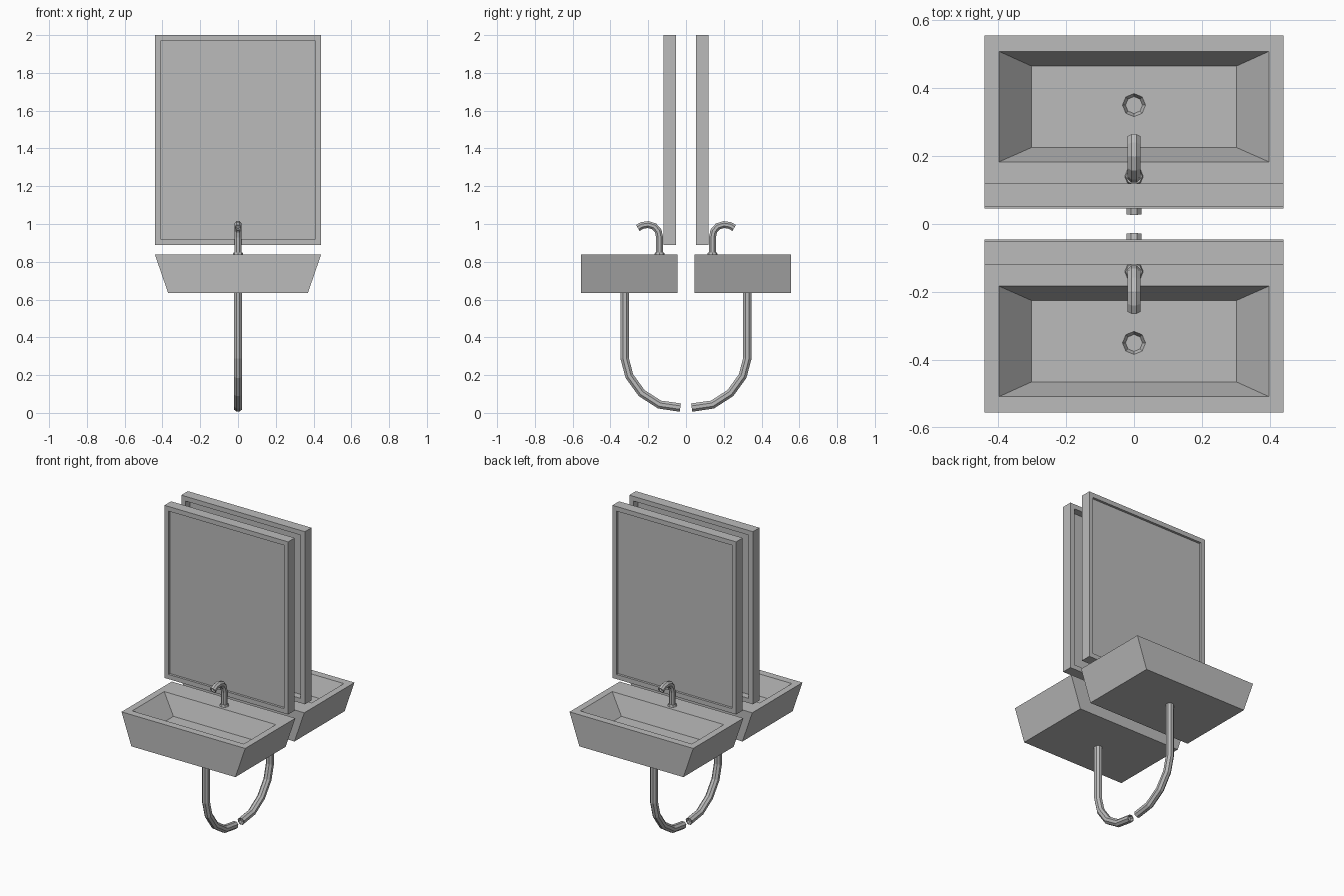
import bpy, bmesh, math
from mathutils import Vector, Matrix

cube = bpy.data.objects.get("Cube")
if cube:
    bpy.data.objects.remove(cube, do_unlink=True)

grey = bpy.data.materials.new("plain grey")
grey.use_nodes = True
grey.diffuse_color = (0.5, 0.5, 0.5, 1)
grey.node_tree.nodes["Principled BSDF"].inputs["Base Color"].default_value = (0.5, 0.5, 0.5, 1)


def finish(name, bm):
    bmesh.ops.recalc_face_normals(bm, faces=bm.faces)
    mesh = bpy.data.meshes.new(name)
    bm.to_mesh(mesh)
    bm.free()
    mesh.materials.append(grey)
    ob = bpy.data.objects.new(name, mesh)
    bpy.context.collection.objects.link(ob)
    return ob


def rect(bm, hx, y0, y1, z):
    return [bm.verts.new(p) for p in ((-hx, y0, z), (hx, y0, z), (hx, y1, z), (-hx, y1, z))]


def loft(bm, rings):
    """Join consecutive rings of vertices and cap both ends."""
    n = len(rings[0])
    for a, b in zip(rings, rings[1:]):
        for i in range(n):
            j = (i + 1) % n
            bm.faces.new((a[i], a[j], b[j], b[i]))
    return bm.faces.new(rings[0]), bm.faces.new(rings[-1])


def tube(name, path, radius, sides=8, bore=0.75):
    """Sweep a polygon along (y, z) points, with a shallow bore in each end."""
    pts = [Vector((0, y, z)) for y, z in path]
    bm = bmesh.new()
    rings = []
    for i, p in enumerate(pts):
        d_in = (p - pts[max(i - 1, 0)]).normalized()
        d_out = (pts[min(i + 1, len(pts) - 1)] - p).normalized()
        t = (d_in + d_out).normalized()
        side = Vector((1, 0, 0))
        up = side.cross(t)
        angles = [math.tau * (k + 0.5) / sides for k in range(sides)]
        rings.append([bm.verts.new(p + radius * (side * math.cos(a) + up * math.sin(a)))
                      for a in angles])
    caps = loft(bm, rings)
    ends = [(pts[1] - pts[0]).normalized(), (pts[-2] - pts[-1]).normalized()]
    for cap, inward in zip(caps, ends):
        bmesh.ops.inset_individual(bm, faces=[cap], thickness=radius * (1 - bore))
        hole = bmesh.ops.extrude_discrete_faces(bm, faces=[cap])["faces"][0]
        bmesh.ops.translate(bm, verts=hole.verts, vec=inward * 0.02)
    return finish(name, bm)


def cone(name, r_bottom, r_top, y, z0, z1, sides=8):
    bm = bmesh.new()
    bmesh.ops.create_cone(bm, cap_ends=True, segments=sides, radius1=r_bottom,
                          radius2=r_top, depth=z1 - z0,
                          matrix=Matrix.Translation((0, y, (z0 + z1) / 2)))
    return finish(name, bm)


# Basin: tapered block with a sloping bowl
FLOOR = 0.72
bm = bmesh.new()
loft(bm, [rect(bm, 0.37, -0.555, -0.045, 0.635), rect(bm, 0.44, -0.555, -0.045, 0.838),
          rect(bm, 0.397, -0.508, -0.183, 0.838), rect(bm, 0.302, -0.465, -0.225, FLOOR)])
basin = finish("basin", bm)

# Drain hole sunk in the bowl floor
cutter = cone("drain_cutter", 0.025, 0.043, -0.35, FLOOR - 0.02, FLOOR + 0.02)
cutter.hide_render = True
mod = basin.modifiers.new("drain", "BOOLEAN")
mod.operation = "DIFFERENCE"
mod.solver = "EXACT"
mod.object = cutter
bpy.context.view_layer.objects.active = basin
bpy.ops.object.modifier_apply(modifier=mod.name)
bpy.data.objects.remove(cutter, do_unlink=True)

# Mirror: framed panel recessed at the front and hollow at the back
bm = bmesh.new()
FRONT, BACK, BORDER = -0.119, -0.052, 0.03
loft(bm, [[bm.verts.new((sx * (0.44 - b), y, z)) for sx, z in
           ((-1, 0.89 + b), (1, 0.89 + b), (1, 2 - b), (-1, 2 - b))]
          for b, y in ((BORDER, FRONT + 0.015), (BORDER, FRONT), (0, FRONT),
                       (0, BACK), (BORDER, BACK), (BORDER, BACK - 0.045))])
mirror = finish("mirror", bm)

# Faucet, its collar and the waste pipe
spout = tube("faucet_spout", [(-0.14, 0.835), (-0.14, 0.93), (-0.147, 0.963), (-0.168, 0.987),
                              (-0.2, 0.997), (-0.233, 0.992), (-0.255, 0.979)], 0.02)
collar = cone("faucet_collar", 0.028, 0.024, -0.14, 0.836, 0.85)
pipe = tube("waste_pipe", [(-0.325, 0.64), (-0.325, 0.29), (-0.3, 0.195), (-0.235, 0.105),
                           (-0.14, 0.044), (-0.03, 0.028)], 0.024)

# Second unit, back to back with the first
for ob in (basin, mirror, spout, collar, pipe):
    twin = ob.copy()
    twin.data = ob.data.copy()
    twin.name = "rear_" + ob.name
    ob.name = "front_" + ob.name
    twin.data.transform(Matrix.Rotation(math.pi, 4, "Z"))
    bpy.context.collection.objects.link(twin)
